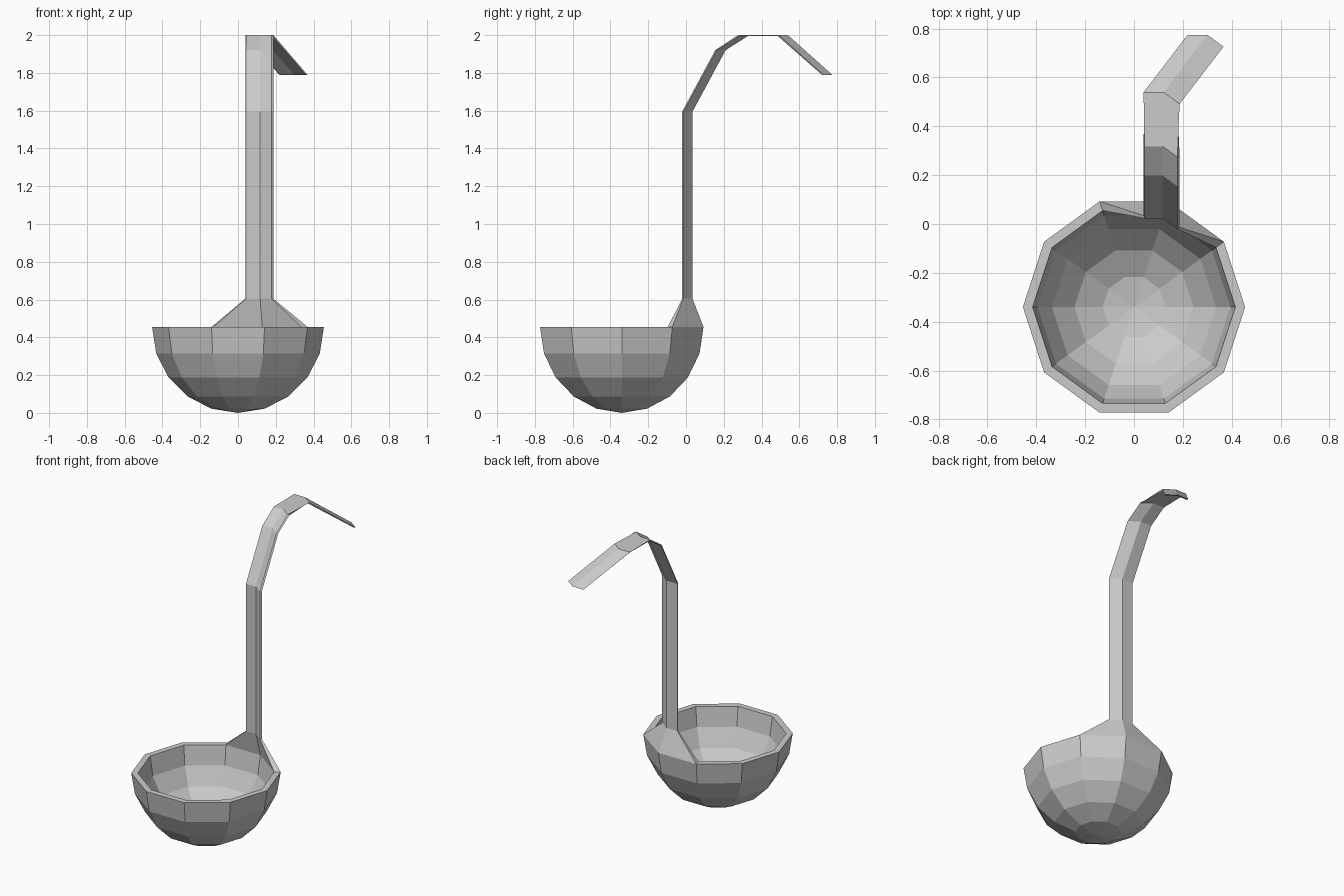
import bpy
import bmesh
from math import sin, cos, radians, tau
from mathutils import Vector

cube = bpy.data.objects.get("Cube")
if cube:
    bpy.data.objects.remove(cube, do_unlink=True)

SIDES = 10
OUTER, INNER = 0.455, 0.415
CENTER = Vector((0, -0.34, OUTER))

# Single plain metal colour
metal = bpy.data.materials.new("grey metal")
metal.use_nodes = True
colour = (0.6, 0.6, 0.6, 1)
metal.diffuse_color = colour
metal.node_tree.nodes["Principled BSDF"].inputs["Base Color"].default_value = colour


def finish(name, bm):
    bmesh.ops.recalc_face_normals(bm, faces=bm.faces)
    mesh = bpy.data.meshes.new(name)
    bm.to_mesh(mesh)
    bm.free()
    mesh.materials.append(metal)
    obj = bpy.data.objects.new(name, mesh)
    bpy.context.collection.objects.link(obj)
    return obj


def rim_point(radius, degrees):
    a = radians(degrees)
    return CENTER + Vector((radius * cos(a), radius * sin(a), 0))


# Bowl: hollow faceted hemisphere, spun from an outer and inner arc
bm = bmesh.new()
arc = [(r, radians(18 * i)) for r, steps in
       ((OUTER, range(6)), (INNER, range(5, -1, -1))) for i in steps]
profile = [bm.verts.new(CENTER + Vector((r * sin(a), 0, -r * cos(a)))) for r, a in arc]
edges = [bm.edges.new(pair) for pair in zip(profile, profile[1:])]
bmesh.ops.spin(bm, geom=profile + edges, cent=CENTER, axis=(0, 0, 1),
               angle=tau, steps=SIDES, use_merge=False)
bmesh.ops.remove_doubles(bm, verts=bm.verts, dist=0.0005)
finish("bowl", bm)

# Handle: a thin bent strip that rises from two rim segments
back_rim = [rim_point(OUTER, a) for a in (108, 72, 36)]
front_rim = [rim_point(INNER, a) for a in (108, 72, 36)]


def section(dx, dy, z, flip=False, drop=0.0):
    """Scaled copy of the rim strip: back row, then front row reversed."""
    rows = [[Vector((p.x * 0.29 + 0.08 + dx, p.y * 0.29 + 0.0075 + dy, z)) for p in row]
            for row in (back_rim, front_rim)]
    back, front = reversed(rows) if flip else rows
    for p in back:
        p.z -= drop
    return back + front[::-1]


rings = [
    back_rim + front_rim[::-1],
    section(0, 0, 0.605),
    section(0, 0, 1.595),
    section(0, 0.175, 1.92),
    section(0, 0.295, 2.0, drop=0.004),
    section(0, 0.505, 2.0, flip=True, drop=0.004),
    section(0.18, 0.74, 1.79, flip=True),
]
bm = bmesh.new()
loops = [[bm.verts.new(p) for p in ring] for ring in rings]
for low, high in zip(loops, loops[1:]):
    for i in range(len(low)):
        j = (i + 1) % len(low)
        bm.faces.new((low[i], low[j], high[j], high[i]))

# Closed tip and base, as two quads each
for ring in (loops[0], loops[-1]):
    bm.faces.new((ring[0], ring[1], ring[4], ring[5]))
    bm.faces.new((ring[1], ring[2], ring[3], ring[4]))
finish("handle", bm)
